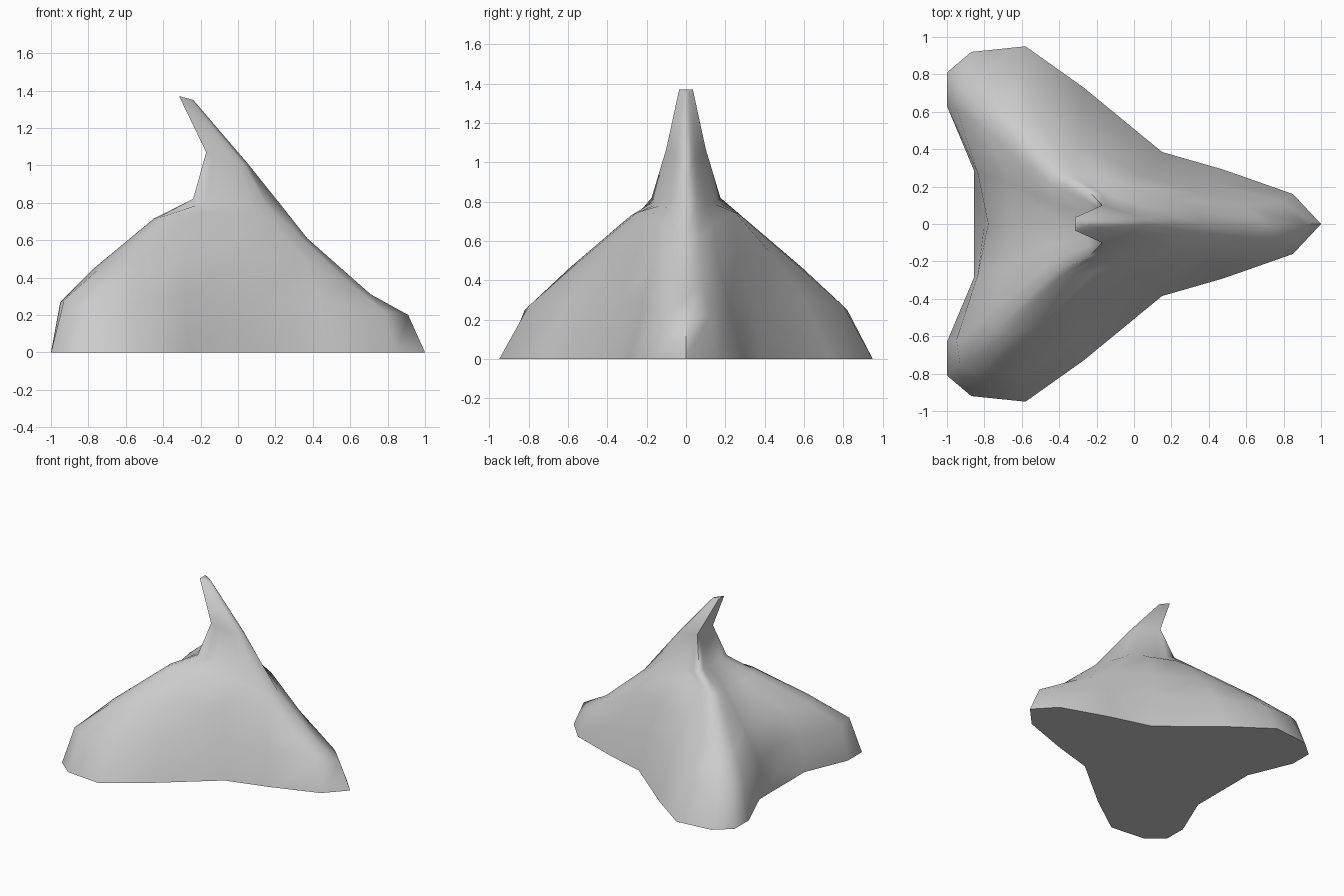
import bpy, bmesh

if "Cube" in bpy.data.objects:
    bpy.data.objects.remove(bpy.data.objects["Cube"])

# Half contours (y >= 0), ordered: front ridge, waist, side lobe, rear valley
foot = [(1, 0), (.85, .16), (.48, .29), (.15, .385), (-.27, .73), (-.58, .95),
        (-.87, .92), (-1, .81), (-1, .63), (-.855, .285), (-.8, 0)]
shoulder = [(.91, 0, .2), (.78, .12, .22), (.43, .22, .28), (.11, .33, .3),
            (-.28, .6, .3), (-.58, .8, .27), (-.82, .82, .25), (-.93, .75, .28),
            (-.95, .62, .27), (-.835, .27, .3), (-.78, 0, .29)]
middle = [(.71, 0, .31), (.6, .09, .365), (.36, .16, .49), (.05, .26, .53),
          (-.28, .43, .54), (-.52, .55, .49), (-.67, .59, .465), (-.74, .57, .45),
          (-.77, .48, .45), (-.68, .23, .5), (-.64, 0, .48)]
upper = [(.37, 0, .61), (.33, .07, .62), (.2, .14, .68), (.02, .2, .72),
         (-.2, .25, .745), (-.32, .27, .735), (-.39, .28, .73), (-.43, .26, .72),
         (-.45, .21, .715), (-.43, .11, .69), (-.41, 0, .68)]


def horn_ring(xf, zf, xb, zb, w, bulge=0):
    """Half section with a rounded front ridge and a flat back."""
    pts = []
    for k in range(11):
        u = min(k / 7, 1)
        y = w * u ** .6 if k <= 7 else w * (10 - k) / 3
        z = zf + (zb - zf) * u - bulge * 4 * u * (1 - u)
        pts.append((xf + (xb - xf) * u, y, z))
    return pts


halves = [[(x, y, 0) for x, y in foot], shoulder, middle, upper,
          horn_ring(.22, .8, -.24, .82, .175, .03),
          horn_ring(.06, 1.0, -.17, 1.07, .1),
          horn_ring(-.24, 1.35, -.315, 1.37, .035)]
halves[0][-1] = (-.8, 0, .09)   # rear edge lifts off the ground in the middle

# Mirror each contour into a closed ring and bridge the rings
bm = bmesh.new()
rings = []
for half in halves:
    full = half + [(x, -y, z) for x, y, z in half[-2:0:-1]]
    rings.append([bm.verts.new(p) for p in full])
n = len(rings[0])
for lo, hi in zip(rings, rings[1:]):
    for i in range(n):
        j = (i + 1) % n
        bm.faces.new((lo[i], lo[j], hi[j], hi[i]))
base = rings[0]
bm.faces.new(base[:10] + base[11:])    # flat underside
bm.faces.new(base[9:12])               # small raised notch at the rear
bm.faces.new(rings[-1])
bmesh.ops.recalc_face_normals(bm, faces=bm.faces)

mesh = bpy.data.meshes.new("horned_mound")
bm.to_mesh(mesh)
bm.free()
mound = bpy.data.objects.new("horned_mound", mesh)
bpy.context.collection.objects.link(mound)
bpy.context.view_layer.objects.active = mound
mound.select_set(True)
bpy.ops.object.shade_smooth_by_angle(angle=1.2)
